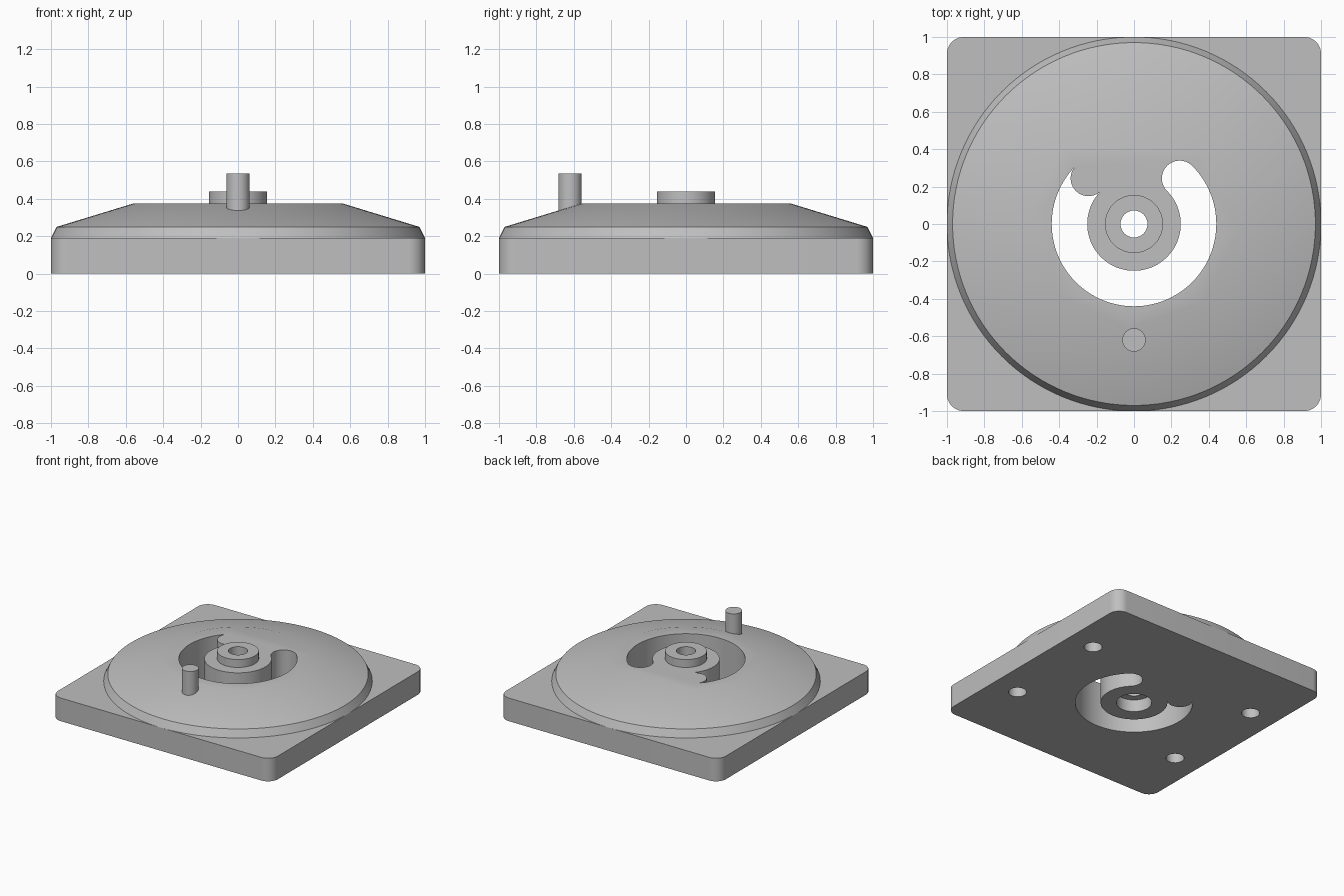
import bpy
import bmesh
from math import cos, sin, pi, radians

cube = bpy.data.objects.get("Cube")
if cube:
    bpy.data.objects.remove(cube, do_unlink=True)

grey = bpy.data.materials.new("plain grey")
grey.use_nodes = True
colour = (0.52, 0.52, 0.52, 1)
grey.diffuse_color = colour
grey.node_tree.nodes["Principled BSDF"].inputs["Base Color"].default_value = colour


def arc(cx, cy, r, start, end, n):
    """Points along an arc, angles in degrees."""
    angles = [radians(start + (end - start) * i / n) for i in range(n + 1)]
    return [(cx + r * cos(a), cy + r * sin(a)) for a in angles]


def make_object(name, bm):
    bmesh.ops.remove_doubles(bm, verts=bm.verts, dist=1e-5)
    bmesh.ops.recalc_face_normals(bm, faces=bm.faces)
    mesh = bpy.data.meshes.new(name)
    bm.to_mesh(mesh)
    bm.free()
    mesh.materials.append(grey)
    obj = bpy.data.objects.new(name, mesh)
    bpy.context.collection.objects.link(obj)
    return obj


def prism(name, outline, z0, z1):
    bm = bmesh.new()
    face = bm.faces.new([bm.verts.new((x, y, z0)) for x, y in outline])
    new = bmesh.ops.extrude_face_region(bm, geom=[face], use_keep_orig=True)["geom"]
    verts = [g for g in new if isinstance(g, bmesh.types.BMVert)]
    bmesh.ops.translate(bm, verts=verts, vec=(0, 0, z1 - z0))
    return make_object(name, bm)


def cylinder(name, x, y, r, z0, z1, n=48):
    return prism(name, arc(x, y, r, 0, 360, n)[:-1], z0, z1)


def cut(obj, cutters):
    """Subtract every cutter from the object and apply the result."""
    for cutter in cutters:
        mod = obj.modifiers.new("cut", 'BOOLEAN')
        mod.operation = 'DIFFERENCE'
        mod.solver = 'EXACT'
        mod.object = cutter
    graph = bpy.context.evaluated_depsgraph_get()
    mesh = bpy.data.meshes.new_from_object(obj.evaluated_get(graph))
    obj.modifiers.clear()
    obj.data = mesh


# Square base plate with rounded corners
R = 0.09
outline = []
for k, (sx, sy) in enumerate([(1, 1), (-1, 1), (-1, -1), (1, -1)]):
    outline += arc(sx * (1 - R), sy * (1 - R), R, 90 * k, 90 * k + 90, 10)
base_plate = prism("base_plate", outline, 0, 0.19)

# Round cover: bevelled rim, shallow cone, flat top
bm = bmesh.new()
rings = []
SIDES = 128
for r, z in [(1.0, 0.19), (0.97, 0.25), (0.56, 0.375)]:
    rings.append([bm.verts.new((x, y, z)) for x, y in arc(0, 0, r, 0, 360, SIDES)[:-1]])
for low, high in zip(rings, rings[1:]):
    for i in range(SIDES):
        j = (i + 1) % SIDES
        bm.faces.new((low[i], low[j], high[j], high[i]))
bm.faces.new(rings[0])
bm.faces.new(rings[-1])
cover = make_object("round_cover", bm)

# Central boss and the upright pin at the front
boss = cylinder("centre_boss", 0, 0, 0.155, 0.375, 0.44, 64)
pin = cylinder("front_pin", 0, -0.62, 0.0625, 0.3, 0.535)

# Curved slot with round ends, open towards the back
mid, half = 0.345, 0.095
ex = mid * cos(pi / 4)
slot_outline = (arc(0, 0, mid + half, -225, 45, 80)
                + arc(ex, ex, half, 45, 225, 20)[1:]
                + arc(0, 0, mid - half, 45, -225, 60)[1:]
                + arc(-ex, ex, half, -45, -225, 20)[1:-1])
slot = prism("slot_cutter", slot_outline, -0.1, 0.6)
bore = cylinder("bore_cutter", 0, 0, 0.072, -0.1, 0.6)
counterbore = cylinder("counterbore_cutter", 0, 0, 0.133, -0.1, 0.1)

# Four blind mounting holes underneath
mounts = [cylinder("mount_cutter", x, y, 0.068, -0.1, 0.12, 32)
          for x in (-0.77, 0.77) for y in (-0.44, 0.44)]

cut(base_plate, [slot, bore, counterbore] + mounts)
cut(cover, [slot, bore])
cut(boss, [bore])
for cutter in [slot, bore, counterbore] + mounts:
    bpy.data.objects.remove(cutter, do_unlink=True)

# Smooth curved walls, keep the edges crisp
for obj in (base_plate, cover, boss, pin):
    bpy.ops.object.select_all(action='DESELECT')
    obj.select_set(True)
    bpy.context.view_layer.objects.active = obj
    bpy.ops.object.shade_smooth_by_angle(angle=radians(30))
